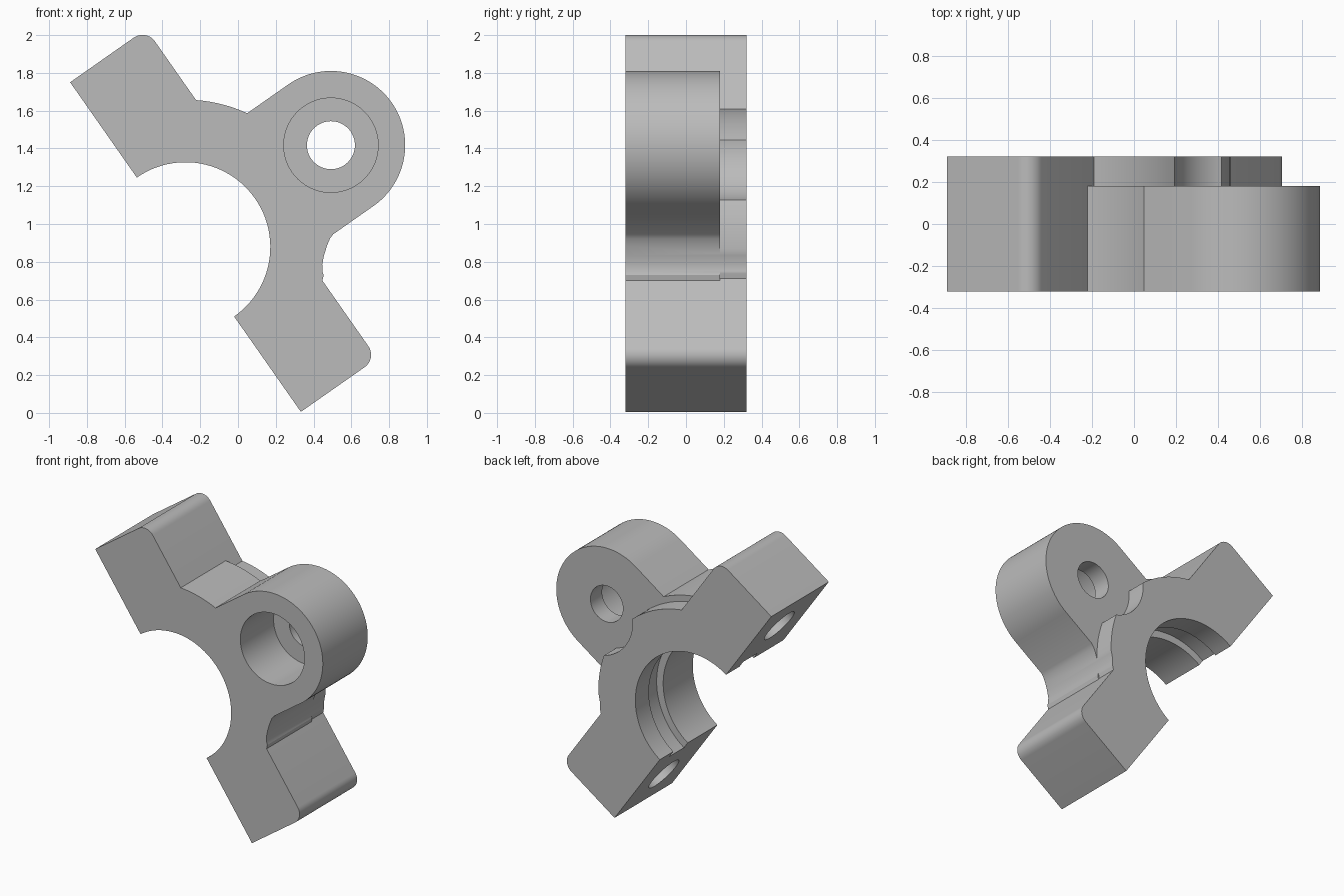
import bpy, bmesh, math
from mathutils import Vector

if "Cube" in bpy.data.objects:
    bpy.data.objects.remove(bpy.data.objects["Cube"])

# Local frame: u runs along the split plane, v points from the bore to the lug
TILT = math.radians(55)
CX, CZ = -0.278, 0.878
C, S = math.cos(TILT), math.sin(TILT)
FRONT, BACK, LUG_BACK = -0.32, 0.32, 0.18
BORE, RING, RING_BACK = 0.449, 0.78, 0.737
ARM_U, ARM_V, FILLET = 1.065, 0.492, 0.08
LUG_V, LUG_R, POCKET_R = 0.94, 0.393, 0.30


def world(u, v, y):
    return Vector((CX + C * u + S * v, y, CZ - S * u + C * v))


def arc(cu, cv, r, a0, a1, n):
    """Points on an arc, angles in radians, both ends included."""
    return [(cu + r * math.cos(a0 + (a1 - a0) * i / n),
             cv + r * math.sin(a0 + (a1 - a0) * i / n)) for i in range(n + 1)]


def circle(cu, cv, r, n=64):
    return arc(cu, cv, r, 0, 2 * math.pi, n)[:-1]


def prism(name, pts, a, b, place=world):
    """Extrude a closed outline from a to b."""
    bm = bmesh.new()
    low = [bm.verts.new(place(p[0], p[1], a)) for p in pts]
    high = [bm.verts.new(place(p[0], p[1], b)) for p in pts]
    bm.faces.new(low)
    bm.faces.new(high[::-1])
    n = len(pts)
    for i in range(n):
        j = (i + 1) % n
        bm.faces.new((low[j], low[i], high[i], high[j]))
    bmesh.ops.recalc_face_normals(bm, faces=bm.faces)
    me = bpy.data.meshes.new(name)
    bm.to_mesh(me)
    bm.free()
    ob = bpy.data.objects.new(name, me)
    bpy.context.collection.objects.link(ob)
    return ob


def cut(body, cutter):
    mod = body.modifiers.new("cut", 'BOOLEAN')
    mod.operation = 'DIFFERENCE'
    mod.solver = 'EXACT'
    mod.object = cutter
    bpy.context.view_layer.objects.active = body
    bpy.ops.object.modifier_apply(modifier=mod.name)
    bpy.data.objects.remove(cutter)


# Bracket outline: bore, lower arm, relief, lug, ring, upper arm
PI = math.pi
outline = arc(0, 0, BORE, PI, 0, 48)
outline += [(ARM_U, 0)]
outline += arc(ARM_U - FILLET, ARM_V - FILLET, FILLET, 0, PI / 2, 10)
outline += [(0.561, ARM_V), (0.541, 0.514), (0.521, 0.520), (0.491, 0.540),
            (0.456, 0.576), (0.424, 0.618), (0.402, 0.652), (LUG_R, 0.68)]
outline += arc(0, LUG_V, LUG_R, 0, PI, 48)
outline += arc(0, 0, RING, math.acos(-LUG_R / RING), PI - math.asin(ARM_V / RING), 8)
outline += arc(-ARM_U + FILLET, ARM_V - FILLET, FILLET, PI / 2, PI, 10)
outline += [(-ARM_U, 0)]
bracket = prism("clamp_bracket", outline, FRONT, BACK)

# Rear step: thins the lug, leaves a narrower ring with a round pocket
pv = (RING_BACK**2 + LUG_V**2 - POCKET_R**2) / (2 * LUG_V)
pu = math.sqrt(RING_BACK**2 - pv**2)
edge = math.asin(ARM_V / RING_BACK)
meet = math.atan2(pv, pu)
low = math.atan2(pv - LUG_V, pu)
step = arc(0, 0, RING_BACK, PI - edge, PI - meet, 16)
step += arc(0, LUG_V, POCKET_R, -PI - low, low, 24)[1:-1]
step += arc(0, 0, RING_BACK, meet, edge, 16)
step += [(0.561, ARM_V), (0.66, 0.6), (0.66, 1.5), (-0.7, 1.5), (-0.7, 0.6),
         (-math.sqrt(RING**2 - ARM_V**2), ARM_V)]
cut(bracket, prism("rear_step", step, LUG_BACK, 0.5))

# Groove in the bore
cut(bracket, prism("bore_groove", circle(0, 0, 0.50, 96), 0.01, 0.17))

# Lug counterbore and through hole
cut(bracket, prism("counterbore", circle(0, LUG_V, 0.25), -0.5, 0.05))
cut(bracket, prism("lug_hole", circle(0, LUG_V, 0.127), -0.1, 0.5))

# Blind bolt holes in the split faces of both arms
for side in (-1, 1):
    cut(bracket, prism("bolt_hole", circle(side * 0.785, 0, 0.13, 48), -0.1, 0.36,
                       lambda u, y, v: world(u, v, y)))

# Finish
grey = bpy.data.materials.new("plain_grey")
grey.diffuse_color = (0.5, 0.5, 0.5, 1)
grey.use_nodes = True
grey.node_tree.nodes["Principled BSDF"].inputs["Base Color"].default_value = grey.diffuse_color
bracket.data.materials.clear()
bracket.data.materials.append(grey)
bpy.ops.object.select_all(action='DESELECT')
bracket.select_set(True)
bpy.context.view_layer.objects.active = bracket
bpy.ops.object.shade_smooth_by_angle(angle=math.radians(30))
